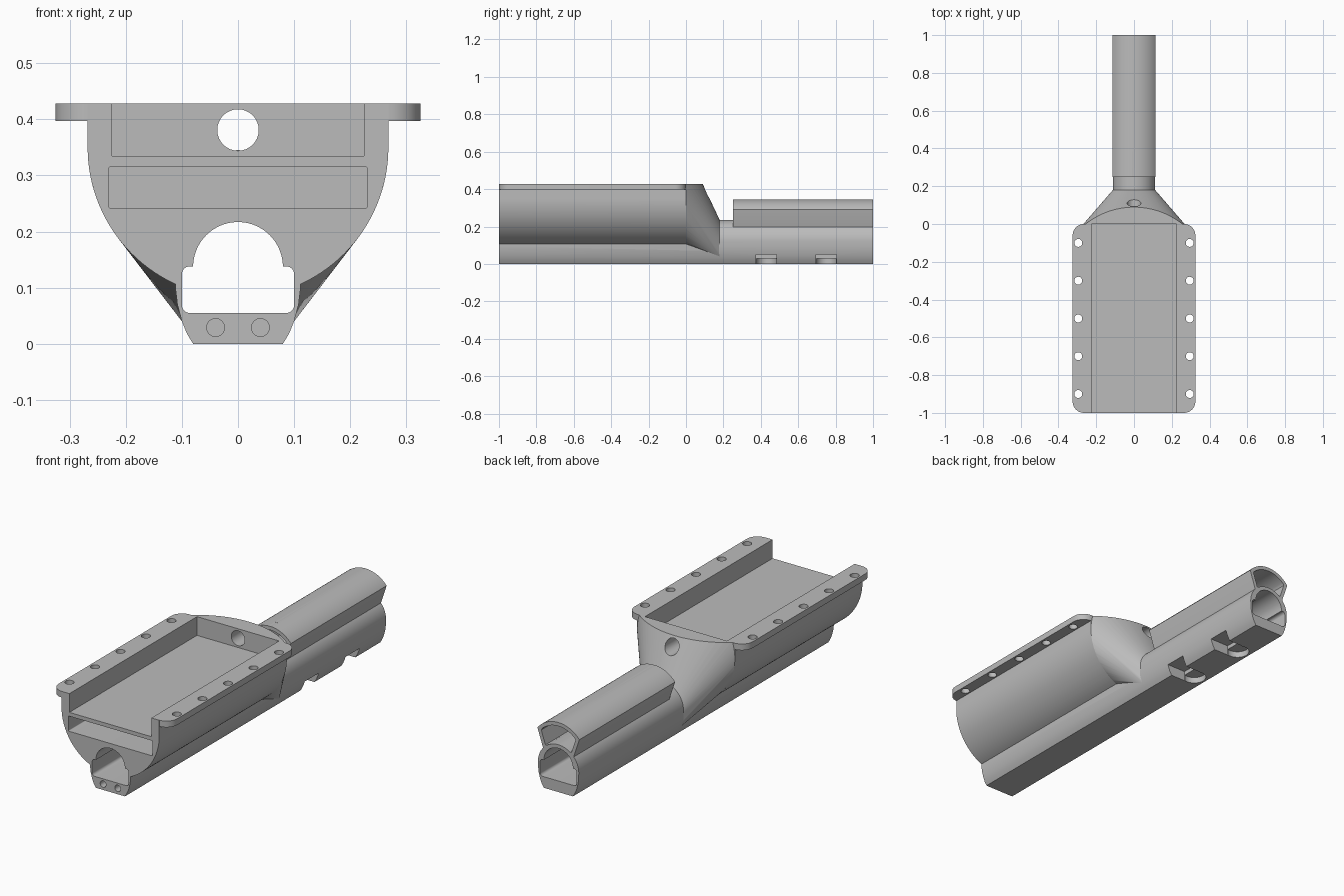
import bpy, bmesh, math
from mathutils import Vector

if "Cube" in bpy.data.objects:
    bpy.data.objects.remove(bpy.data.objects["Cube"], do_unlink=True)

grey = bpy.data.materials.new("plain grey")
grey.use_nodes = True
COLOUR = (0.5, 0.5, 0.5, 1)
grey.diffuse_color = COLOUR
grey.node_tree.nodes["Principled BSDF"].inputs["Base Color"].default_value = COLOUR


def add_object(name, bm):
    bmesh.ops.recalc_face_normals(bm, faces=bm.faces)
    mesh = bpy.data.meshes.new(name)
    bm.to_mesh(mesh)
    bm.free()
    mesh.materials.append(grey)
    ob = bpy.data.objects.new(name, mesh)
    bpy.context.collection.objects.link(ob)
    return ob


def prism(name, points, offset):
    """Extrude a closed 3D outline along an offset."""
    bm = bmesh.new()
    face = bm.faces.new([bm.verts.new(p) for p in points])
    new = bmesh.ops.extrude_face_region(bm, geom=[face])["geom"]
    bmesh.ops.translate(bm, vec=offset, verts=[v for v in new if isinstance(v, bmesh.types.BMVert)])
    return add_object(name, bm)


def along_y(name, outline, y0, y1):
    return prism(name, [(x, y0, z) for x, z in outline], (0, y1 - y0, 0))


def along_z(name, outline, z0, z1):
    return prism(name, [(x, y, z0) for x, y in outline], (0, 0, z1 - z0))


def arc(cx, cy, r, start, end, steps):
    angles = [math.radians(start + (end - start) * i / steps) for i in range(steps + 1)]
    return [(cx + r * math.cos(a), cy + r * math.sin(a)) for a in angles]


def circle(cx, cy, r, steps=32):
    return arc(cx, cy, r, 0, 360, steps)[:-1]


def rectangle(x0, x1, y0, y1, r=0):
    if r == 0:
        return [(x0, y0), (x1, y0), (x1, y1), (x0, y1)]
    corners = [(x1 - r, y1 - r), (x0 + r, y1 - r), (x0 + r, y0 + r), (x1 - r, y0 + r)]
    return [p for i, (x, y) in enumerate(corners) for p in arc(x, y, r, 90 * i, 90 * i + 90, 8)]


def mirrored(right):
    """Close a right-hand outline with its mirror image."""
    return right + [(-x, z) for x, z in reversed(right) if x > 1e-5]


def combine(target, tool, operation):
    mod = target.modifiers.new("combine", "BOOLEAN")
    mod.operation, mod.solver, mod.object = operation, "EXACT", tool
    graph = bpy.context.evaluated_depsgraph_get()
    mesh = bpy.data.meshes.new_from_object(target.evaluated_get(graph))
    target.modifiers.clear()
    target.data = mesh
    bpy.data.objects.remove(tool, do_unlink=True)


TOP, HULL_Z, HULL_R = 0.428, 0.35, 0.268
TUBE_Z, TUBE_R = 0.123, 0.112

# Long tube with a flat base
tube = mirrored([(0.08, 0), (0.091, 0.018), (0.1, 0.04), (0.108, 0.07), (0.111, 0.095)]
                + arc(0, TUBE_Z, TUBE_R, 0, 90, 24))
body = along_y("body", tube, -1, 1)

# Rounded hull and its flange
hull = [(HULL_R, TOP), (-HULL_R, TOP)] + arc(0, HULL_Z, HULL_R, 180, 360, 64)
combine(body, along_y("hull", hull, -1, 0), "UNION")
combine(body, along_z("flange", rectangle(-0.325, 0.325, -1, 0, 0.06), 0.397, TOP), "UNION")

# Tapered shoulder between hull and tube, cut level with the flange
bm = bmesh.new()
for x, z in circle(0, HULL_Z, HULL_R, 96):
    bm.verts.new((x, 0, z))
for x, z in circle(0, TUBE_Z, TUBE_R, 96) + [(0.1, 0.04), (-0.1, 0.04)]:
    bm.verts.new((x, 0.18, z))
bmesh.ops.convex_hull(bm, input=bm.verts)
cut = bmesh.ops.bisect_plane(bm, geom=bm.verts[:] + bm.edges[:] + bm.faces[:],
                             plane_co=(0, 0, TOP), plane_no=(0, 0, 1), clear_outer=True)
rim = [e for e in cut["geom_cut"] if isinstance(e, bmesh.types.BMEdge)]
bmesh.ops.holes_fill(bm, edges=rim)
combine(body, add_object("shoulder", bm), "UNION")

# Fan-shaped hollow duct on top of the rear tube
duct = mirrored([(0.08, 0.18), (0.085, 0.2), (0.115, 0.29)] + arc(0, 0.197, 0.148, 39, 90, 16))
duct_hole = mirrored([(0.071, 0.215), (0.094, 0.283)] + arc(0, 0.197, 0.13, 43, 90, 16)[1:])
duct_ob = along_y("duct", duct, 0.25, 1)
tube_fill = along_y("tube_fill", circle(0, TUBE_Z, TUBE_R - 0.005, 64), 0.2, 1.1)
hole_ob = along_y("duct_hole", duct_hole, 0.2, 1.1)
combine(hole_ob, tube_fill, "DIFFERENCE")
combine(duct_ob, hole_ob, "DIFFERENCE")
combine(body, duct_ob, "UNION")

# Bore through the whole length
bore = (rectangle(-0.1, 0.1, 0.055, 0.138, 0.014))
combine(body, along_y("bore", bore, -1.1, 1.1), "DIFFERENCE")
arch = arc(0, 0.137, 0.08, 0, 180, 40) + [(-0.08, 0.1), (0.08, 0.1)]
combine(body, along_y("arch", arch, -1.1, 1.1), "DIFFERENCE")

# Open tray, drawer slot and hole in the rear wall
combine(body, along_y("tray", rectangle(-0.225, 0.225, 0.335, 0.5), -1.1, 0), "DIFFERENCE")
combine(body, along_y("slot", rectangle(-0.23, 0.23, 0.241, 0.316, 0.004), -1.1, -0.02), "DIFFERENCE")
combine(body, along_y("wall_hole", circle(0, 0.381, 0.037), -0.05, 0.3), "DIFFERENCE")

# Flange holes and blind front holes
for side in (-1, 1):
    for i in range(5):
        hole = along_z("flange_hole", circle(side * 0.295, -0.9 + 0.2 * i, 0.021, 24), 0.35, 0.5)
        combine(body, hole, "DIFFERENCE")
    combine(body, along_y("front_hole", circle(side * 0.04, 0.029, 0.016, 24), -1.1, -0.8), "DIFFERENCE")

# Stepped notches under the rear tube
for y in (0.43, 0.75):
    pocket = along_z("pocket", circle(-0.015, y, 0.055), -0.05, 0.03)
    combine(body, pocket, "DIFFERENCE")
    notch = along_z("notch", rectangle(0, 0.2, y - 0.055, y + 0.055), -0.05, 0.05)
    combine(body, notch, "DIFFERENCE")

# Smooth curved walls, keep edges sharp
bpy.ops.object.select_all(action="DESELECT")
body.select_set(True)
bpy.context.view_layer.objects.active = body
bpy.ops.object.shade_smooth_by_angle(angle=math.radians(25))
